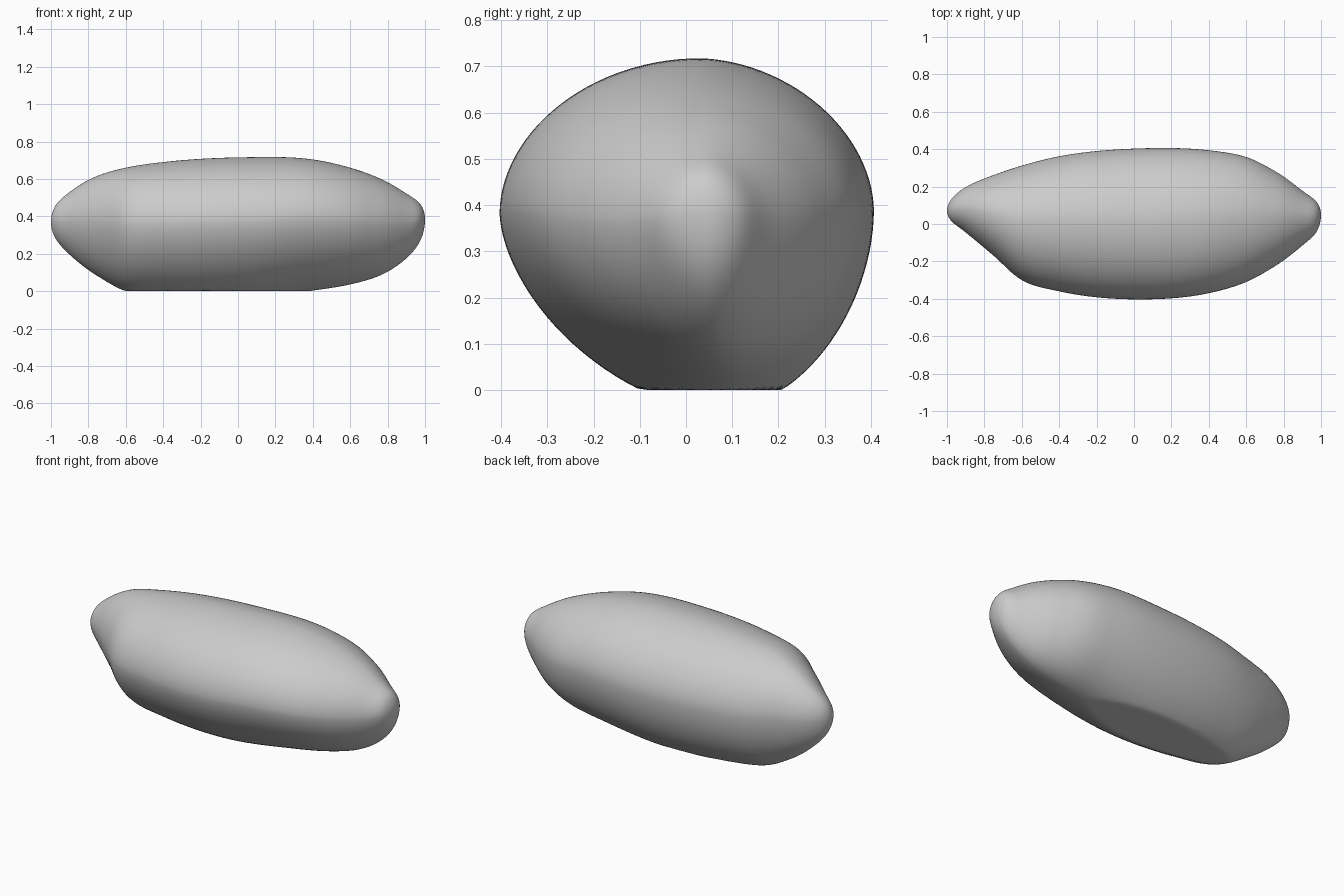
import bpy
import bmesh
import math

cube = bpy.data.objects.get("Cube")
if cube:
    bpy.data.objects.remove(cube)

# Stations along the length: x, front y, back y, underside z, top z
STATIONS = [
    (-1, .07, .07, .37, .37),
    (-.98, .02, .128, .29, .45),
    (-.9, -.045, .197, .195, .53),
    (-.75, -.17, .262, .08, .617),
    (-.6, -.3, .312, .0, .66),
    (-.4, -.36, .362, -.03, .69),
    (0, -.403, .403, -.045, .715),
    (.4, -.37, .394, .003, .704),
    (.6, -.31, .358, .036, .66),
    (.75, -.228, .285, .08, .606),
    (.9, -.115, .178, .175, .522),
    (.98, -.035, .113, .282, .458),
    (1, .05, .05, .385, .385),
]
RINGS = 110
SIDES = 112
KNOTS = [math.acos(-s[0]) for s in STATIONS]


def slope(i, k):
    """Tangent of column k at knot i, weighted for uneven spacing."""
    def secant(j):
        return (STATIONS[j + 1][k] - STATIONS[j][k]) / (KNOTS[j + 1] - KNOTS[j])
    last = len(KNOTS) - 1
    if i == 0:
        return secant(0)
    if i == last:
        return secant(last - 1)
    before, after = KNOTS[i] - KNOTS[i - 1], KNOTS[i + 1] - KNOTS[i]
    return (secant(i - 1) * after + secant(i) * before) / (before + after)


def outline(t, k):
    """Smooth outline value of column k at the length angle t."""
    i = max(j for j in range(len(KNOTS) - 1) if KNOTS[j] <= t + 1e-9)
    h = KNOTS[i + 1] - KNOTS[i]
    u = (t - KNOTS[i]) / h
    a, b = STATIONS[i][k], STATIONS[i + 1][k]
    return ((1 + 2 * u) * (1 - u) ** 2 * a + u * (1 - u) ** 2 * h * slope(i, k)
            + u * u * (3 - 2 * u) * b + u * u * (u - 1) * h * slope(i + 1, k))


def fullness(c, s):
    """Superellipse power of a quarter: the lower front is leanest."""
    if s < 0:
        return 1.66 if c < 0 else 1.9
    return 1.95 if c < 0 else 1.84


def section(t):
    """One closed cross-section, flattened where it meets the ground."""
    front, back, low, high = (outline(t, k) for k in range(1, 5))
    ridge = front + (back - front) * .53
    keel = front + (back - front) * .585
    waist = low + (high - low) * .56
    points = []
    for n in range(SIDES):
        angle = math.tau * n / SIDES
        c, s = math.cos(angle), math.sin(angle)
        centre = ridge * (1 + s) / 2 + keel * (1 - s) / 2
        power = 2 / fullness(c, s)
        y_reach = (back - centre) if c > 0 else (centre - front)
        z_reach = (high - waist) if s > 0 else (waist - low)
        y = centre + math.copysign(abs(c) ** power, c) * y_reach
        z = waist + math.copysign(abs(s) ** power, s) * z_reach
        points.append((-math.cos(t), y, max(z, 0)))
    return points


# Stone body: loft the sections, with a single point at each end
bm = bmesh.new()
rings = [[bm.verts.new(p) for p in section(math.pi * r / RINGS)]
         for r in range(1, RINGS)]
for a, b in zip(rings, rings[1:]):
    for n in range(SIDES):
        m = (n + 1) % SIDES
        bm.faces.new((a[n], a[m], b[m], b[n]))
for ring, tip in ((rings[0], STATIONS[0]), (rings[-1], STATIONS[-1])):
    pole = bm.verts.new((tip[0], tip[1], tip[3]))
    for n in range(SIDES):
        bm.faces.new((ring[n], ring[(n + 1) % SIDES], pole))
bmesh.ops.recalc_face_normals(bm, faces=bm.faces)

mesh = bpy.data.meshes.new("stone")
bm.to_mesh(mesh)
bm.free()
stone = bpy.data.objects.new("stone", mesh)
bpy.context.collection.objects.link(stone)

# Plain grey
grey = bpy.data.materials.new("stone grey")
grey.use_nodes = True
colour = (.6, .6, .6, 1)
grey.diffuse_color = colour
grey.node_tree.nodes["Principled BSDF"].inputs["Base Color"].default_value = colour
mesh.materials.append(grey)

bpy.context.view_layer.objects.active = stone
stone.select_set(True)
bpy.ops.object.shade_smooth_by_angle(angle=math.radians(40))
